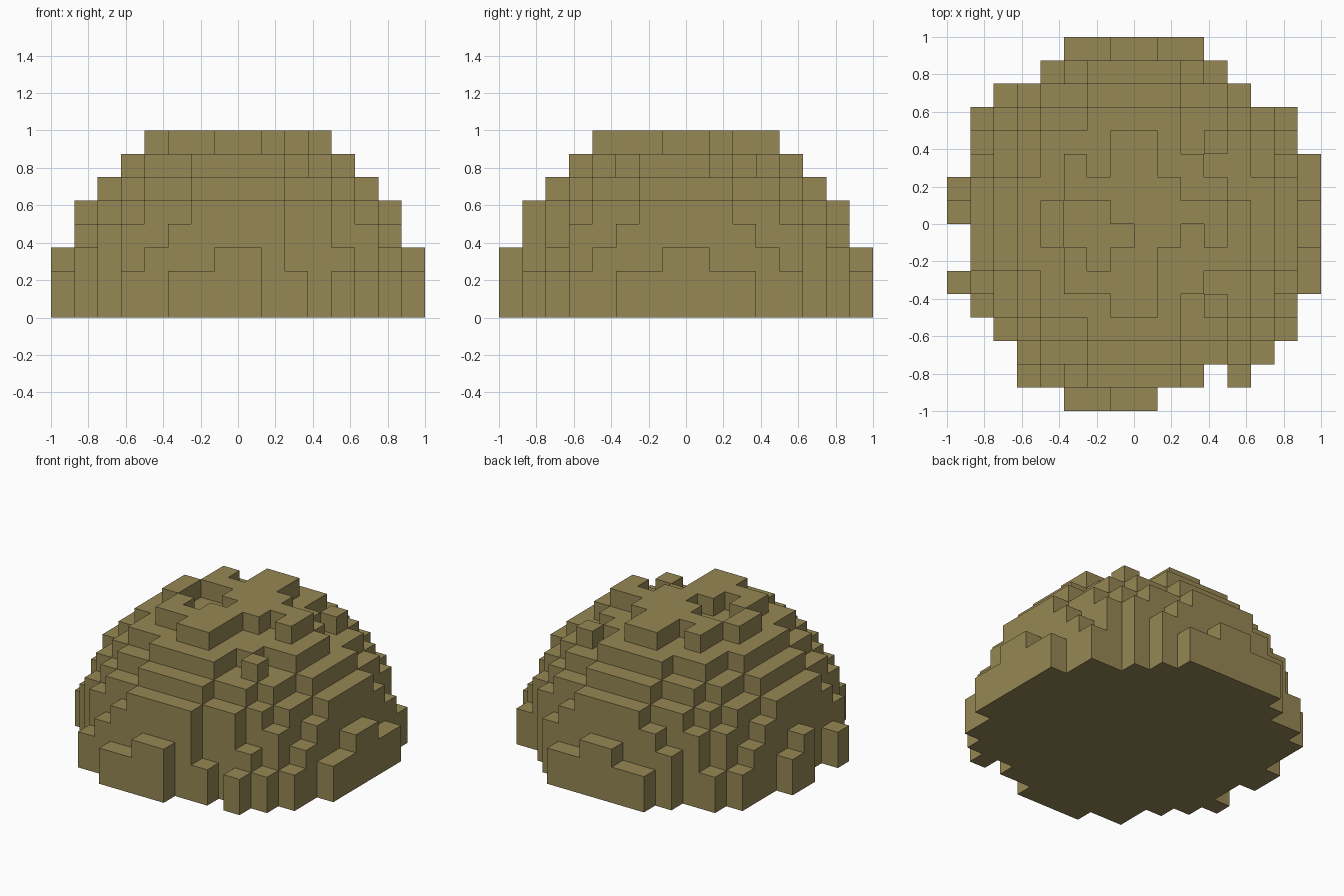
import bpy
import bmesh

if "Cube" in bpy.data.objects:
    bpy.data.objects.remove(bpy.data.objects["Cube"], do_unlink=True)

CELL = 0.125
HALF = 8

# Squared radius of each terrace, from the ground layer to the top layer
LAYER_R2 = [63, 63, 57.5, 52, 46, 34, 25, 13.5]

# Worn cells: final height in layers -> lower-left corners of the cells
WORN = {
    # ragged ground outline
    0: [(-5, 6), (4, 6), (5, 5), (-8, 2), (-8, -1), (-8, -2),
        (-7, -5), (-6, -6), (3, -7), (1, -8), (2, -8)],
    2: [(2, -7)],
    3: [(4, -6)],
    # shoulder notches beside the corner blocks
    6: [(2, -4), (3, -3), (2, 3), (3, 2), (4, 1)],
    # pits and bites in the summit
    7: [(-2, 2), (1, 2), (2, 2), (2, 1),
        (-3, 0), (-2, 0), (-3, -1), (-2, -1), (-1, -1), (-2, -2),
        (2, -1), (1, -2), (2, -2), (1, -3), (2, -3)],
}


def make_material(name, colour):
    mat = bpy.data.materials.new(name)
    mat.use_nodes = True
    mat.diffuse_color = colour
    mat.node_tree.nodes["Principled BSDF"].inputs["Base Color"].default_value = colour
    return mat


def dome_heights():
    """Height in layers of every grid column."""
    worn = {cell: h for h, cells in WORN.items() for cell in cells}
    heights = {}
    for i in range(-HALF, HALF):
        for j in range(-HALF, HALF):
            r2 = (i + 0.5) ** 2 + (j + 0.5) ** 2
            full = sum(r2 < limit for limit in LAYER_R2)
            heights[i, j] = min(full, worn.get((i, j), full))
    return heights


def build_mound(name, heights, mat):
    """Outer skin of the stepped columns, with no inner faces."""
    bm = bmesh.new()
    cache = {}

    def vert(p):
        if p not in cache:
            cache[p] = bm.verts.new([c * CELL for c in p])
        return cache[p]

    def quad(*points):
        bm.faces.new([vert(p) for p in points])

    for (i, j), h in heights.items():
        if h == 0:
            continue
        a, b, c, d = (i, j), (i + 1, j), (i + 1, j + 1), (i, j + 1)
        # top and underside
        quad(*[(*p, h) for p in (a, b, c, d)])
        quad(*[(*p, 0) for p in (d, c, b, a)])
        # walls exposed above each lower neighbour
        for p, q, near in ((a, b, (i, j - 1)), (b, c, (i + 1, j)),
                           (c, d, (i, j + 1)), (d, a, (i - 1, j))):
            for k in range(heights.get(near, 0), h):
                quad((*p, k), (*q, k), (*q, k + 1), (*p, k + 1))

    mesh = bpy.data.meshes.new(name)
    bm.to_mesh(mesh)
    bm.free()
    mesh.materials.append(mat)
    obj = bpy.data.objects.new(name, mesh)
    bpy.context.collection.objects.link(obj)
    return obj


olive = make_material("olive brown", (0.305, 0.242, 0.089, 1.0))
build_mound("stepped_mound", dome_heights(), olive)
